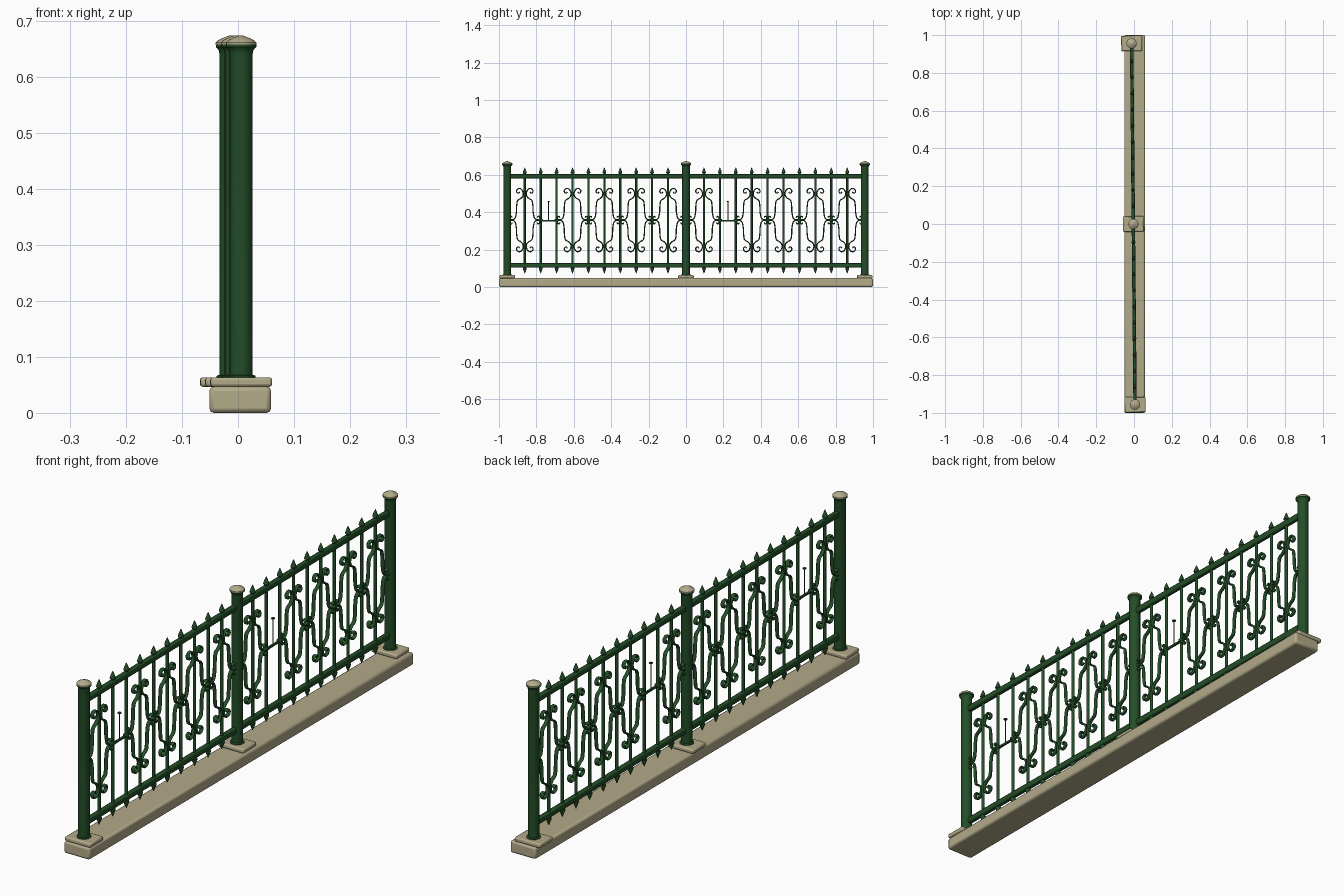
import bpy, bmesh, math
from mathutils import Matrix

if "Cube" in bpy.data.objects:
    bpy.data.objects.remove(bpy.data.objects["Cube"])

SKEW, SHIFT = 0.0095, -0.0035          # fence line is slightly turned on its plinth
POSTS = [-0.956, 0.0, 0.956]
PANELS = [-0.862, 0.096]               # first picket of each panel
STEP = 0.0851
MID = 0.358                            # height of the scroll waist


def material(name, rgb):
    m = bpy.data.materials.new(name)
    m.diffuse_color = (*rgb, 1)
    m.use_nodes = True
    m.node_tree.nodes["Principled BSDF"].inputs["Base Color"].default_value = m.diffuse_color
    return m


green = material("dark green paint", (0.017, 0.075, 0.021))
stone = material("beige stone", (0.45, 0.405, 0.255))


def finish(bm, name, mat, turned=True, bevel=0, segments=2):
    bmesh.ops.recalc_face_normals(bm, faces=bm.faces)
    me = bpy.data.meshes.new(name)
    bm.to_mesh(me)
    bm.free()
    ob = bpy.data.objects.new(name, me)
    bpy.context.collection.objects.link(ob)
    me.materials.append(mat)
    if turned:
        ob.rotation_euler.z = SKEW
        ob.location.x = SHIFT
    if bevel:
        mod = ob.modifiers.new("rounded edges", 'BEVEL')
        mod.width, mod.segments = bevel, segments
    bpy.ops.object.select_all(action='DESELECT')
    ob.select_set(True)
    bpy.context.view_layer.objects.active = ob
    bpy.ops.object.shade_smooth_by_angle(angle=math.radians(40))
    return ob


def box(bm, centre, size):
    bmesh.ops.create_cube(bm, size=1, matrix=Matrix.Translation(centre)
                          @ Matrix.Diagonal((*size, 1)))


def lathe(bm, y, profile, sides):
    """Turned shape about the vertical line at y, from (radius, z) pairs."""
    rings = []
    for r, z in profile:
        rings.append([bm.verts.new((r * math.cos(2 * math.pi * i / sides),
                                    y + r * math.sin(2 * math.pi * i / sides), z))
                      for i in range(sides)])
    for a, b in zip(rings, rings[1:]):
        for i in range(sides):
            j = (i + 1) % sides
            bm.faces.new((a[i], a[j], b[j], b[i]))
    bm.faces.new(rings[0])
    bm.faces.new(rings[-1])


# Stone plinth
bm = bmesh.new()
box(bm, (0.004, 0, 0.0235), (0.11, 2.0, 0.047))
finish(bm, "plinth", stone, turned=False, bevel=0.008)

# Stone foot plates under the posts
bm = bmesh.new()
for y in POSTS:
    box(bm, (0, max(-0.957, min(0.957, y)), 0.055), (0.11, 0.082, 0.017))
finish(bm, "foot_plates", stone, bevel=0.005)

# Round posts with a small foot ring and flared neck
bm = bmesh.new()
for y in POSTS:
    lathe(bm, y, [(0.026, 0.06), (0.026, 0.066), (0.0205, 0.068), (0.0205, 0.640),
                  (0.022, 0.648), (0.027, 0.653), (0.027, 0.657)], 20)
finish(bm, "posts", green)

# Pale caps
bm = bmesh.new()
for y in POSTS:
    lathe(bm, y, [(0.0272, 0.657), (0.0272, 0.661), (0.023, 0.665),
                  (0.012, 0.670), (0.004, 0.673)], 20)
finish(bm, "post_caps", stone)

# Horizontal rails
bm = bmesh.new()
for z in (0.116, 0.593):
    box(bm, (0, 0, z), (0.018, 1.91, 0.023))
finish(bm, "rails", green, bevel=0.004)

# Pickets with spear tips at both ends
half = [(0.006, 0), (0.006, 0.250), (0.0105, 0.254), (0.0105, 0.258),
        (0.0075, 0.267), (0.001, 0.283)]
profile = [(r, 0.356 - h) for r, h in reversed(half[1:])] + \
          [(r, 0.356 + h) for r, h in half[1:]]
bm = bmesh.new()
for start in PANELS:
    for i in range(10):
        lathe(bm, start + i * STEP, profile, 10)
finish(bm, "pickets", green)

# Thin pins with flat heads in the wide gap of each panel
bm = bmesh.new()
for start in PANELS:
    y = start + 1.5 * STEP
    lathe(bm, y, [(0.0025, 0.35), (0.0025, 0.455), (0.007, 0.457), (0.007, 0.461)], 8)
    box(bm, (0, y, 0.355), (0.008, STEP, 0.007))
finish(bm, "pins", green)

# Scrollwork: one quarter path mirrored four ways round selected pickets
quarter = [(0.068, 0.013), (0.071, 0.020), (0.078, 0.017), (0.080, 0.007),
           (0.070, 0.002), (0.056, 0.006), (0.048, 0.022), (0.042, 0.090),
           (0.037, 0.106), (0.020, 0.117), (0.009, 0.132), (0.012, 0.156),
           (0.026, 0.169), (0.041, 0.163), (0.043, 0.149), (0.033, 0.144),
           (0.028, 0.151)]
cu = bpy.data.curves.new("scrollwork", 'CURVE')
cu.dimensions = '3D'
cu.twist_mode = 'Z_UP'
cu.fill_mode = 'FULL'
cu.extrude = 0.005
cu.bevel_depth = 0.0032
cu.bevel_resolution = 0
cu.use_fill_caps = True
for start in PANELS:
    for i in (0, 3, 5, 7, 9):
        for sy in (-1, 1):
            for sz in (-1, 1):
                sp = cu.splines.new('BEZIER')
                sp.resolution_u = 3
                sp.bezier_points.add(len(quarter) - 1)
                for p, (u, h) in zip(sp.bezier_points, quarter):
                    p.co = (start + i * STEP + sy * u, MID + sz * h, 0)
                    p.handle_left_type = p.handle_right_type = 'AUTO'
scroll = bpy.data.objects.new("scrollwork", cu)
bpy.context.collection.objects.link(scroll)
cu.materials.append(green)
scroll.rotation_euler = (math.pi / 2, 0, math.pi / 2 + SKEW)
scroll.location.x = SHIFT

# Small collars joining neighbouring scrolls at the waist
bm = bmesh.new()
for start in PANELS:
    for i in (-1, 1, 2, 4, 6, 8, 10):
        box(bm, (0, start + i * STEP, MID), (0.016, 0.022, 0.012))
finish(bm, "waist_collars", green, bevel=0.003)
